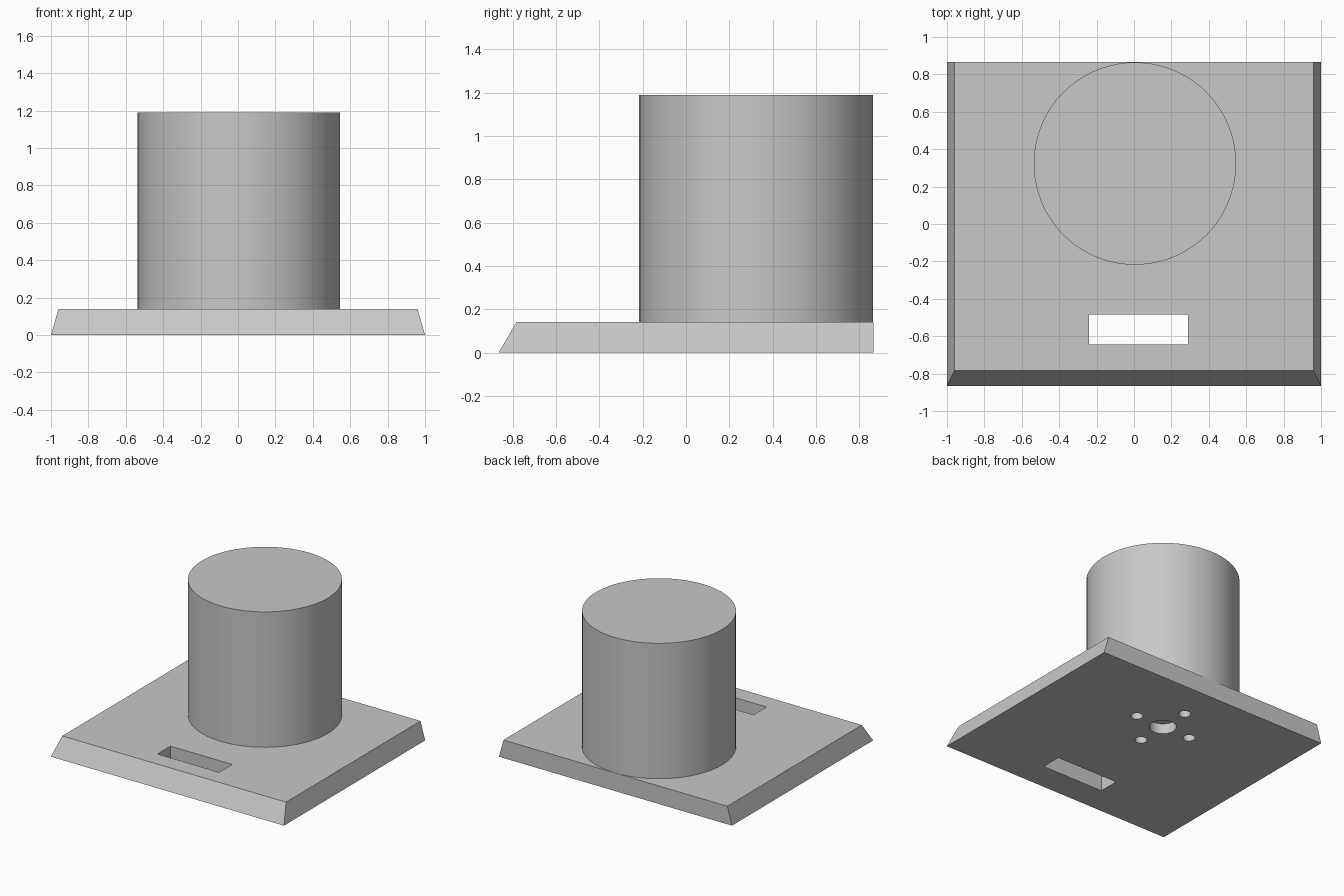
import bpy, bmesh, math

if "Cube" in bpy.data.objects:
    bpy.data.objects.remove(bpy.data.objects["Cube"])

grey = bpy.data.materials.new("light_grey")
grey.diffuse_color = (0.58, 0.58, 0.58, 1)
grey.use_nodes = True
grey.node_tree.nodes["Principled BSDF"].inputs["Base Color"].default_value = grey.diffuse_color

CX, CY = 0.005, 0.323      # drum axis
BASE_H, TOP_H = 0.14, 1.19


def cylinder(name, x, y, r, z0, z1, sides):
    bpy.ops.mesh.primitive_cylinder_add(vertices=sides, radius=r, depth=z1 - z0,
                                        location=(x, y, (z0 + z1) / 2))
    ob = bpy.context.object
    ob.name = name
    ob.data.materials.append(grey)
    return ob


def box(name, x0, x1, y0, y1, z0, z1):
    bpy.ops.mesh.primitive_cube_add(size=1, location=((x0 + x1) / 2, (y0 + y1) / 2, (z0 + z1) / 2))
    ob = bpy.context.object
    ob.name = name
    ob.scale = (x1 - x0, y1 - y0, z1 - z0)
    bpy.ops.object.transform_apply(location=True, rotation=False, scale=True)
    ob.data.materials.append(grey)
    return ob


# Base plate: sides and front slope inward, back stays vertical
base = box("base_plate", -1, 1, -0.865, 0.865, 0, BASE_H)
for v in base.data.vertices:
    if v.co.z > 0.05:
        v.co.x *= 0.96
        if v.co.y < 0:
            v.co.y = -0.783

# Slot through the plate, centre recess and four screw holes underneath
cutters = [box("slot_cutter", -0.24, 0.29, -0.645, -0.485, -0.1, 0.3),
           cylinder("centre_hole_cutter", CX, CY, 0.095, -0.1, 0.08, 48)]
for i in range(4):
    a = i * math.pi / 2
    cutters.append(cylinder("screw_hole_cutter", CX + 0.24 * math.cos(a),
                            CY + 0.24 * math.sin(a), 0.043, -0.1, 0.08, 32))

for c in cutters:
    mod = base.modifiers.new("cut", 'BOOLEAN')
    mod.operation = 'DIFFERENCE'
    mod.solver = 'EXACT'
    mod.object = c
    bpy.context.view_layer.objects.active = base
    bpy.ops.object.modifier_apply(modifier=mod.name)
for c in cutters:
    bpy.data.objects.remove(c, do_unlink=True)

# Drum standing at the back of the plate
drum = cylinder("drum", CX, CY, 0.541, 0.11, TOP_H, 80)

for ob in (base, drum):
    bpy.ops.object.select_all(action='DESELECT')
    ob.select_set(True)
    bpy.context.view_layer.objects.active = ob
    bpy.ops.object.shade_smooth_by_angle(angle=math.radians(30))
